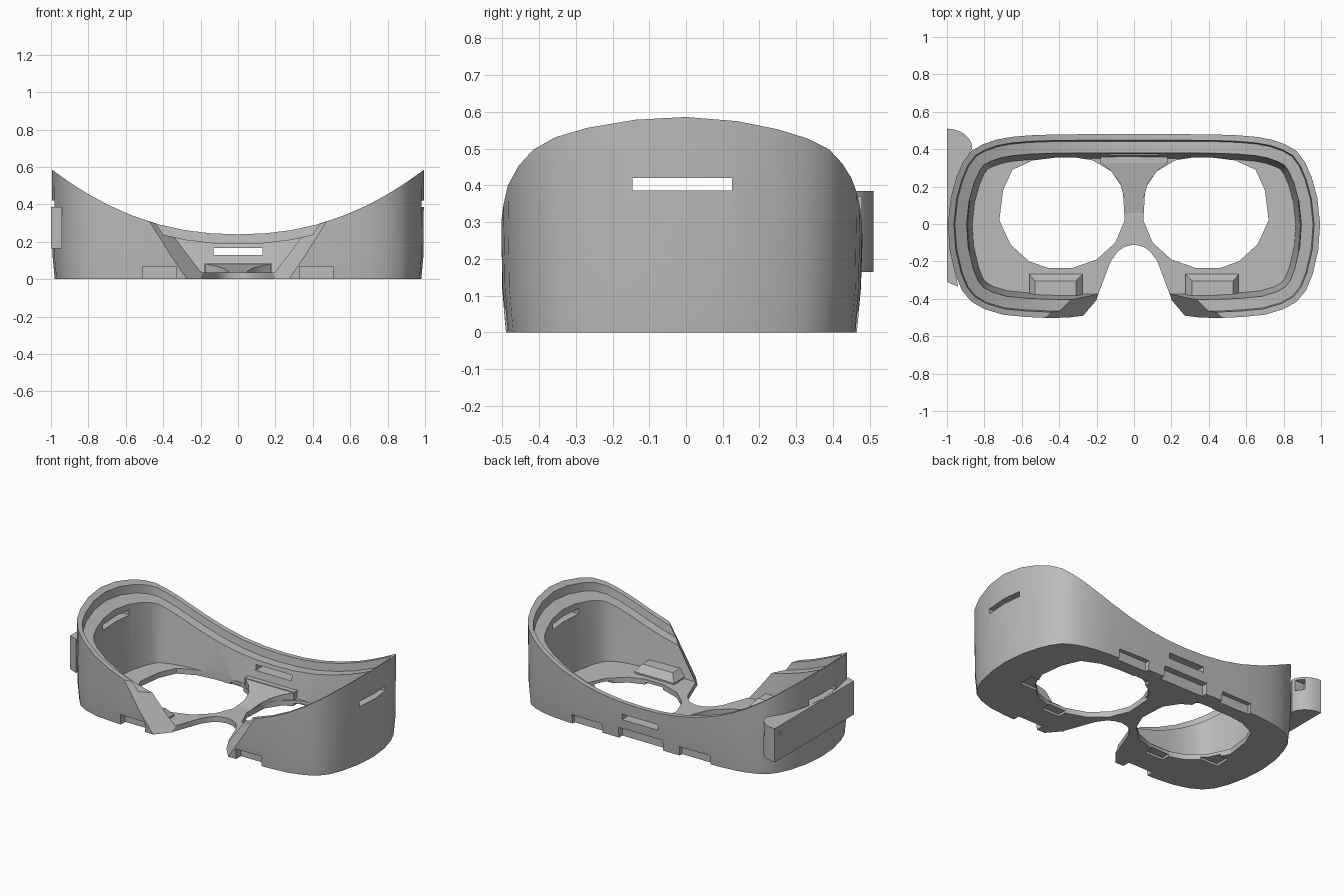
import bpy, bmesh, math
from mathutils import Vector

cube = bpy.data.objects.get("Cube")
if cube:
    bpy.data.objects.remove(cube)

grey = bpy.data.materials.new("matte_grey")
grey.use_nodes = True
grey.diffuse_color = (0.5, 0.5, 0.5, 1)
grey.node_tree.nodes["Principled BSDF"].inputs["Base Color"].default_value = (0.5, 0.5, 0.5, 1)


def finish(name, bm):
    bmesh.ops.recalc_face_normals(bm, faces=bm.faces)
    mesh = bpy.data.meshes.new(name)
    bm.to_mesh(mesh)
    bm.free()
    mesh.materials.append(grey)
    obj = bpy.data.objects.new(name, mesh)
    bpy.context.collection.objects.link(obj)
    return obj


def loft(name, rings):
    """Closed solid through rings of equal vertex count, capped at both ends."""
    bm = bmesh.new()
    loops = [[bm.verts.new(p) for p in ring] for ring in rings]
    n = len(loops[0])
    for a, b in zip(loops, loops[1:]):
        for i in range(n):
            j = (i + 1) % n
            bm.faces.new((a[i], a[j], b[j], b[i]))
    bm.faces.new(loops[0])
    bm.faces.new(loops[-1])
    return finish(name, bm)


def prism(name, outline, z0, z1):
    return loft(name, [[(x, y, z) for x, y in outline] for z in (z0, z1)])


def box(name, x0, x1, y0, y1, z0, z1):
    return prism(name, [(x0, y0), (x1, y0), (x1, y1), (x0, y1)], z0, z1)


def cut(target, cutter):
    cutter.hide_render = True
    mod = target.modifiers.new("cut", 'BOOLEAN')
    mod.operation = 'DIFFERENCE'
    mod.solver = 'EXACT'
    mod.object = cutter
    bpy.context.view_layer.objects.active = target
    bpy.ops.object.modifier_apply(modifier=mod.name)
    bpy.data.objects.remove(cutter)


def mirrored(points):
    """Right half of an outline, completed across x = 0."""
    return points + [(-x, y) for x, y in reversed(points) if x > 0.001]


def rim_height(x):
    return 0.24 + 0.35 * min(abs(x), 1.0) ** 2.2


# Outer outline, one half from back centre to front centre
half = [(0, .48), (.14, .48), (.28, .48), (.42, .479), (.56, .474), (.66, .465), (.74, .45),
        (.81, .425), (.87, .39), (.915, .33), (.95, .25), (.98, .14), (.995, 0), (.985, -.14),
        (.955, -.27), (.92, -.355), (.87, -.415), (.8, -.455), (.7, -.485), (.58, -.497),
        (.45, -.503), (.3, -.505), (.15, -.505), (0, -.505)]
outline = [Vector(p) for p in half]
outline += [Vector((-x, y)) for x, y in reversed(half[1:-1])]


def inset(distance):
    out, n = [], len(outline)
    for i, p in enumerate(outline):
        t = (outline[(i + 1) % n] - outline[i - 1]).normalized()
        out.append(p + Vector((t.y, -t.x)) * distance)
    return out


def ring(distance, drop=None, z=0):
    return [(p.x, p.y, z if drop is None else rim_height(p.x) - drop) for p in inset(distance)]


# Face shell: tapered wall, lip, stepped ledge and floor
shell = loft("face_shell", [
    ring(.015), ring(.004, z=.12), ring(0, drop=0), ring(.032, drop=0), ring(.038, drop=.05),
    ring(.1, drop=.05), ring(.13, z=.035)])

# Eye openings
eye = [(.05, .02), (.06, .19), (.12, .28), (.22, .34), (.31, .355), (.42, .355), (.54, .34),
       (.65, .29), (.70, .18), (.72, .02), (.66, -.11), (.56, -.2), (.46, -.235), (.33, -.235),
       (.2, -.19), (.1, -.1)]
for s in (-1, 1):
    cut(shell, prism("eye_cutter", [(s * x, y) for x, y in eye], -.1, .09))

# Nose opening in the floor, and the slanted gap in the front wall
nose = mirrored([(0, -.11), (.05, -.122), (.085, -.145), (.125, -.2), (.17, -.32), (.2, -.4)])
cut(shell, prism("nose_cutter", nose, -.1, .8))


def gap(y):
    def edge(z):
        return .28 - .85 * (y + .5) + .62 * z
    return [(-edge(-.05), y, -.05), (edge(-.05), y, -.05), (edge(.8), y, .8), (-edge(.8), y, .8)]


cut(shell, loft("gap_cutter", [gap(-.6), gap(-.325)]))

# Strap slots in the sides and a slot in the back
cut(shell, box("slot_cutter", -1.2, 1.2, -.145, .125, .386, .42))
cut(shell, box("slot_cutter", -.13, .13, .2, .6, .13, .166))

# Clip notches along the bottom edge and around the eye openings
cut(shell, box("notch_cutter", -.16, .16, .43, .6, -.05, .07))
for s in (-1, 1):
    for x0, x1, y0, y1, top in ((.28, .5, .44, .6, .06), (.33, .51, -.6, -.44, .068),
                                (.62, .75, -.14, -.04, .015), (.18, .3, .26, .36, .015),
                                (.33, .46, -.29, -.2, .015)):
        a, b = sorted((s * x0, s * x1))
        cut(shell, box("notch_cutter", a, b, y0, y1, -.05, top))

# Raised clip housings on the floor
for side, s in (("left", 1), ("right", -1)):
    loft(side + "_clip_housing", [
        [(s * x, y, z) for x, y in ((x0, -.40), (x1, -.40), (x1, y1), (x0, y1))]
        for x0, x1, y1, z in ((.275, .56, -.268, .02), (.275, .56, -.268, .045),
                              (.31, .53, -.305, .09))])

# Back clip housing, and the bridge that slopes from it to the nose
box("back_clip_housing", -.18, .18, .325, .4, .02, .085)
bridge = mirrored([(.18, .33), (.125, .285), (.075, .22), (.052, .14), (.05, .03)])
loft("nose_bridge", [
    [(x, y, .02) for x, y in bridge],
    [(x, y, .032 + .05 * max(0, (y - .03) / .3) ** 1.5) for x, y in bridge]])

# Side bracket with rounded back end
arc = [(-1 + .135 * math.sin(a), .405 + .105 * math.cos(a))
       for a in (math.radians(15 * i) for i in range(7))]
bracket = prism("side_bracket", [(-1, -.31)] + arc + [(-.915, .32), (-.968, .14), (-.968, -.2),
                                                      (-.94, -.335)], .165, .385)
cut(bracket, box("pocket_cutter", -.935, -.8, .43, .478, .3, .37))
cut(bracket, box("hole_cutter", -1.1, -.96, .44, .46, .325, .345))

# Smooth shading with crisp edges
for obj in bpy.context.collection.objects:
    if obj.type == 'MESH':
        bpy.ops.object.select_all(action='DESELECT')
        obj.select_set(True)
        bpy.context.view_layer.objects.active = obj
        bpy.ops.object.shade_smooth_by_angle(angle=math.radians(28))
